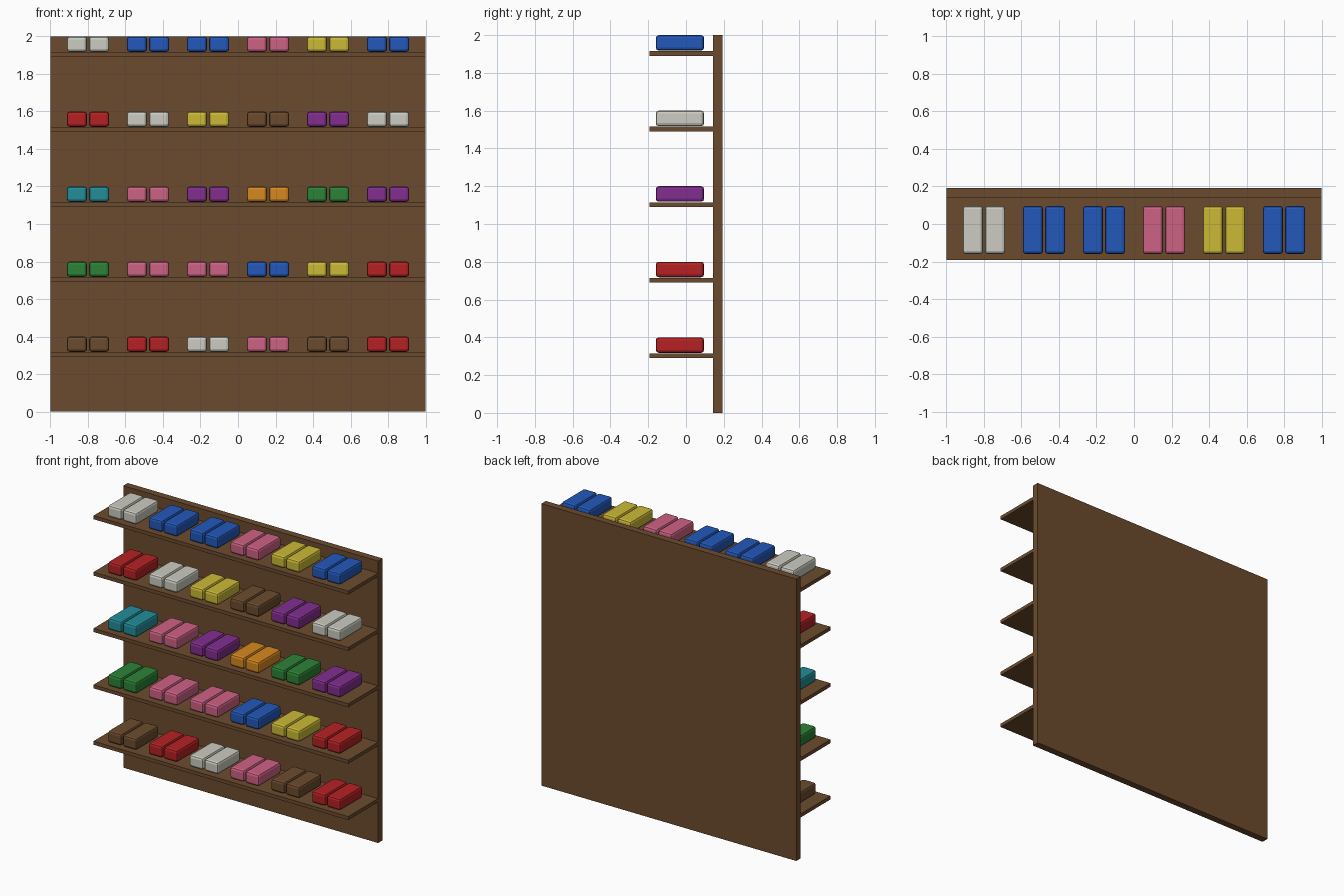
import bpy, bmesh

if "Cube" in bpy.data.objects:
    bpy.data.objects.remove(bpy.data.objects["Cube"])

def lin(c):
    c /= 255
    return c / 12.92 if c <= 0.04045 else ((c + 0.055) / 1.055) ** 2.4

COLOURS = {
    "brown": (108, 75, 46), "white": (204, 204, 194), "blue": (34, 88, 186),
    "pink": (206, 98, 133), "yellow": (204, 186, 54), "red": (182, 33, 35),
    "purple": (130, 46, 144), "teal": (34, 141, 153), "orange": (214, 137, 32),
    "green": (44, 130, 54),
}
MATS = {}
for name, rgb in COLOURS.items():
    m = bpy.data.materials.new(name)
    m.diffuse_color = (*[lin(c) for c in rgb], 1)
    m.use_nodes = True
    m.node_tree.nodes["Principled BSDF"].inputs["Base Color"].default_value = m.diffuse_color
    MATS[name] = m

def box(name, lo, hi, colour, bevel=0):
    bm = bmesh.new()
    bmesh.ops.create_cube(bm, size=1)
    for v in bm.verts:
        v.co = [(l + h) / 2 + c * (h - l) for l, h, c in zip(lo, hi, v.co)]
    if bevel:
        bmesh.ops.bevel(bm, geom=bm.edges[:], offset=bevel, segments=2,
                        profile=0.5, affect='EDGES')
    me = bpy.data.meshes.new(name)
    bm.to_mesh(me)
    bm.free()
    me.materials.append(MATS[colour])
    ob = bpy.data.objects.new(name, me)
    bpy.context.collection.objects.link(ob)
    return ob

# Back board
box("back_board", (-1, 0.142, 0), (1, 0.192, 2), "brown")

# Shoe colours, bottom shelf first, left to right
ROWS = [
    "brown red white pink brown red",
    "green pink pink blue yellow red",
    "teal pink purple orange green purple",
    "red white yellow brown purple white",
    "white blue blue pink yellow blue",
]
for r, row in enumerate(ROWS):
    z = 0.29 + 0.4 * r
    # Shelf
    box(f"shelf_{r + 1}", (-1, -0.192, z), (1, 0.142, z + 0.025), "brown")
    # Pairs of shoes
    for i, colour in enumerate(row.split()):
        x = -0.8 + 0.32 * i
        for side, dx in (("left", -0.059), ("right", 0.059)):
            box(f"shoe_{r + 1}_{i + 1}_{side}",
                (x + dx - 0.054, -0.16, z + 0.028),
                (x + dx + 0.054, 0.096, z + 0.11), colour, 0.016)
